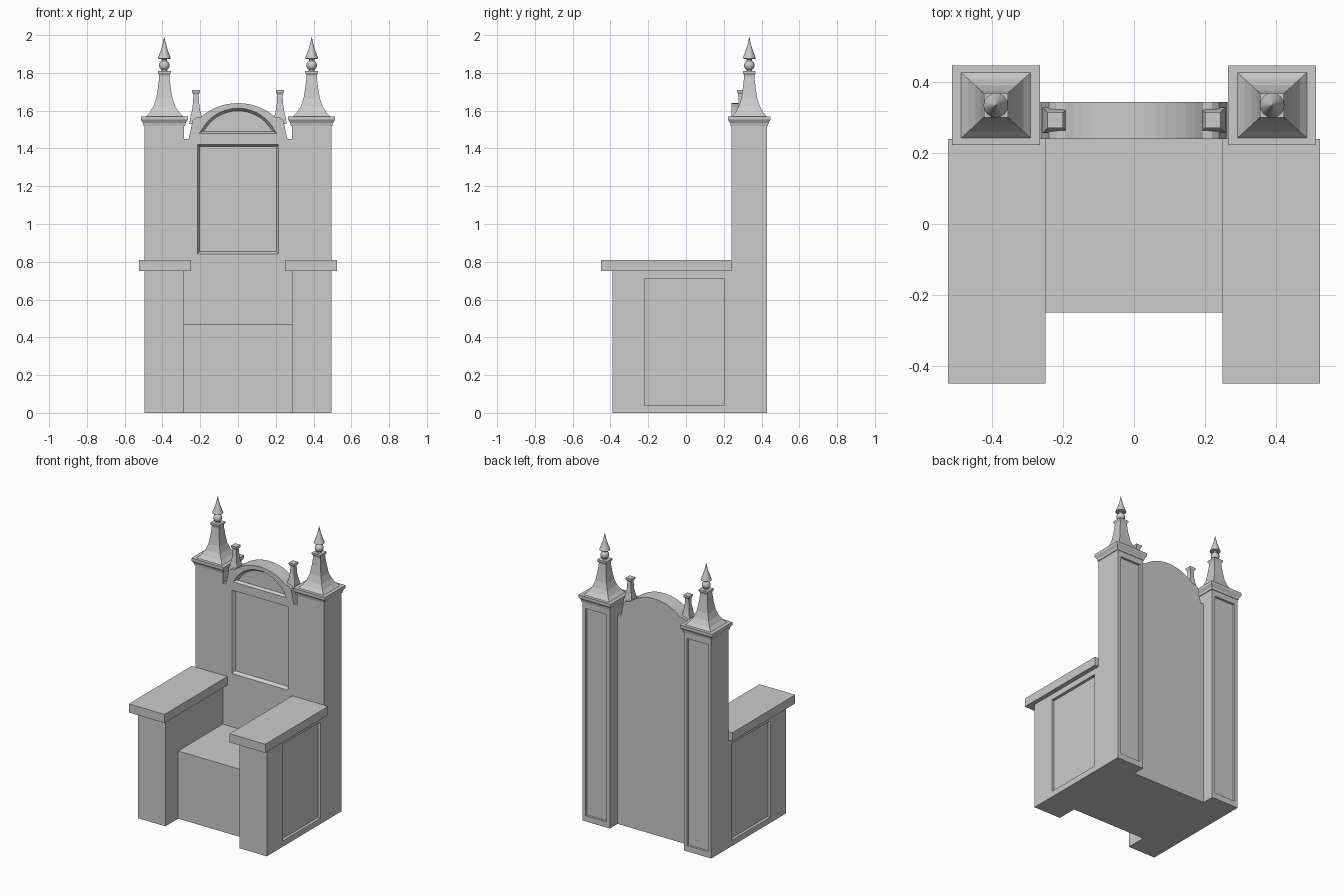
import bpy, bmesh, math

if "Cube" in bpy.data.objects:
    bpy.data.objects.remove(bpy.data.objects["Cube"])


def loft(name, rings, smooth=False):
    """Closed solid through a stack of equal-length point rings."""
    bm = bmesh.new()
    loops = [[bm.verts.new(p) for p in ring] for ring in rings]
    n = len(loops[0])
    for a, b in zip(loops, loops[1:]):
        for i in range(n):
            j = (i + 1) % n
            bm.faces.new((a[i], a[j], b[j], b[i]))
    bm.faces.new(loops[0])
    bm.faces.new(loops[-1])
    bmesh.ops.recalc_face_normals(bm, faces=bm.faces)
    me = bpy.data.meshes.new(name)
    bm.to_mesh(me)
    bm.free()
    ob = bpy.data.objects.new(name, me)
    bpy.context.collection.objects.link(ob)
    if smooth:
        activate(ob)
        bpy.ops.object.shade_smooth_by_angle(angle=math.radians(35))
    return ob


def activate(ob):
    bpy.ops.object.select_all(action='DESELECT')
    ob.select_set(True)
    bpy.context.view_layer.objects.active = ob


def rect(cx, cy, hx, hy, z):
    return [(cx + sx * hx, cy + sy * hy, z) for sx, sy in ((-1, -1), (1, -1), (1, 1), (-1, 1))]


def box(name, x0, x1, y0, y1, z0, z1):
    c = ((x0 + x1) / 2, (y0 + y1) / 2, abs(x1 - x0) / 2, (y1 - y0) / 2)
    return loft(name, [rect(*c, z0), rect(*c, z1)])


def square_stack(name, cx, cy, hx, hy, profile):
    """Stack of rectangles; profile holds (scale x, scale y offsets as growth, z)."""
    return loft(name, [rect(cx, cy, hx + d, hy + d, z) for d, z in profile])


def cut(ob, cutter):
    m = ob.modifiers.new("recess", 'BOOLEAN')
    m.operation, m.solver, m.object = 'DIFFERENCE', 'EXACT', cutter
    activate(ob)
    bpy.ops.object.modifier_apply(modifier=m.name)
    bpy.data.objects.remove(cutter)


def arc(r, cz, half, n):
    """Points (x, z) along a circular arc from +half to -half width."""
    a = math.asin(half / r)
    return [(r * math.sin(a - 2 * a * i / n), cz + r * math.cos(a - 2 * a * i / n)) for i in range(n + 1)]


def at_y(pts, y):
    return [(x, y, z) for x, z in pts]


# Seat block
box("seat", -0.285, 0.285, -0.25, 0.24, 0, 0.47)

# Backrest with arched crest
side = [(0.285, 0), (0.285, 1.45), (0.262, 1.45), (0.252, 1.49), (0.24, 1.55), (0.22, 1.565)]
outline = side + arc(0.30, 1.34, 0.195, 14) + [(-x, z) for x, z in reversed(side)]
back = loft("backrest", [at_y(outline, 0.24), at_y(outline, 0.345)])

# Recessed back panel with sloped edges
def panel(x, z0, z1):
    return [(-x, z0), (x, z0), (x, z1), (-x, z1)]

cut(back, loft("panel_cutter", [at_y(panel(0.215, 0.84, 1.42), 0.235),
                                at_y(panel(0.215, 0.84, 1.42), 0.24),
                                at_y(panel(0.203, 0.855, 1.41), 0.26)]))

# Recessed arch panel in the crest
big = arc(0.219, 1.394, 0.198, 14) + [(-0.207, 1.48), (0.207, 1.48)]
small = arc(0.205, 1.394, 0.175, 14) + [(-0.19, 1.49), (0.19, 1.49)]
cut(back, loft("crest_cutter", [at_y(big, 0.235), at_y(big, 0.24), at_y(small, 0.26)]))

# Finial profile: ball followed by a flared spear tip (radius, z)
ball = [(0.028 * math.sin(math.radians(t)), 1.84 - 0.028 * math.cos(math.radians(t)))
        for t in range(30, 151, 20)]
finial = [(0.018, 1.805)] + ball + [(0.014, 1.872), (0.035, 1.876), (0.022, 1.91),
                                    (0.012, 1.94), (0.005, 1.968), (0.001, 1.99)]

for s, tag in ((-1, "left"), (1, "right")):
    # Arm block with recessed outer panel
    arm = box("arm_" + tag, s * 0.285, s * 0.495, -0.39, 0.24, 0, 0.75)
    cut(arm, box("arm_cutter", s * 0.475, s * 0.55, -0.22, 0.20, 0.04, 0.71))
    box("armrest_" + tag, s * 0.25, s * 0.525, -0.45, 0.24, 0.75, 0.81)

    # Rear column with recessed back panel
    cx, cy = s * 0.39, 0.335
    col = box("column_" + tag, s * 0.285, s * 0.495, 0.24, 0.43, 0, 1.53)
    cut(col, box("column_cutter", s * 0.31, s * 0.47, 0.415, 0.5, 0.04, 1.48))

    # Column cornice
    square_stack("cornice_" + tag, cx, cy, 0.105, 0.0935,
                 [(0.005, 1.52), (0.008, 1.535), (0.019, 1.552), (0.019, 1.57)])

    # Concave spire
    spire = [(0.098, 0.092, 1.57), (0.078, 0.074, 1.59), (0.058, 0.056, 1.622),
             (0.043, 0.042, 1.665), (0.034, 0.034, 1.72), (0.027, 0.027, 1.78),
             (0.028, 0.028, 1.79), (0.034, 0.034, 1.80), (0.034, 0.034, 1.81)]
    loft("spire_" + tag, [rect(cx, cy, hx, hy, z) for hx, hy, z in spire])

    # Ball and spear finial
    loft("finial_" + tag, [[(cx + r * math.cos(k * math.pi / 8), cy + r * math.sin(k * math.pi / 8), z)
                            for k in range(16)] for r, z in finial], smooth=True)

    # Small crest pinnacle
    square_stack("pinnacle_" + tag, s * 0.222, 0.293, 0.0, 0.0,
                 [(0.036, 1.53), (0.03, 1.565), (0.022, 1.60), (0.016, 1.64),
                  (0.014, 1.685), (0.022, 1.70), (0.022, 1.71)])
